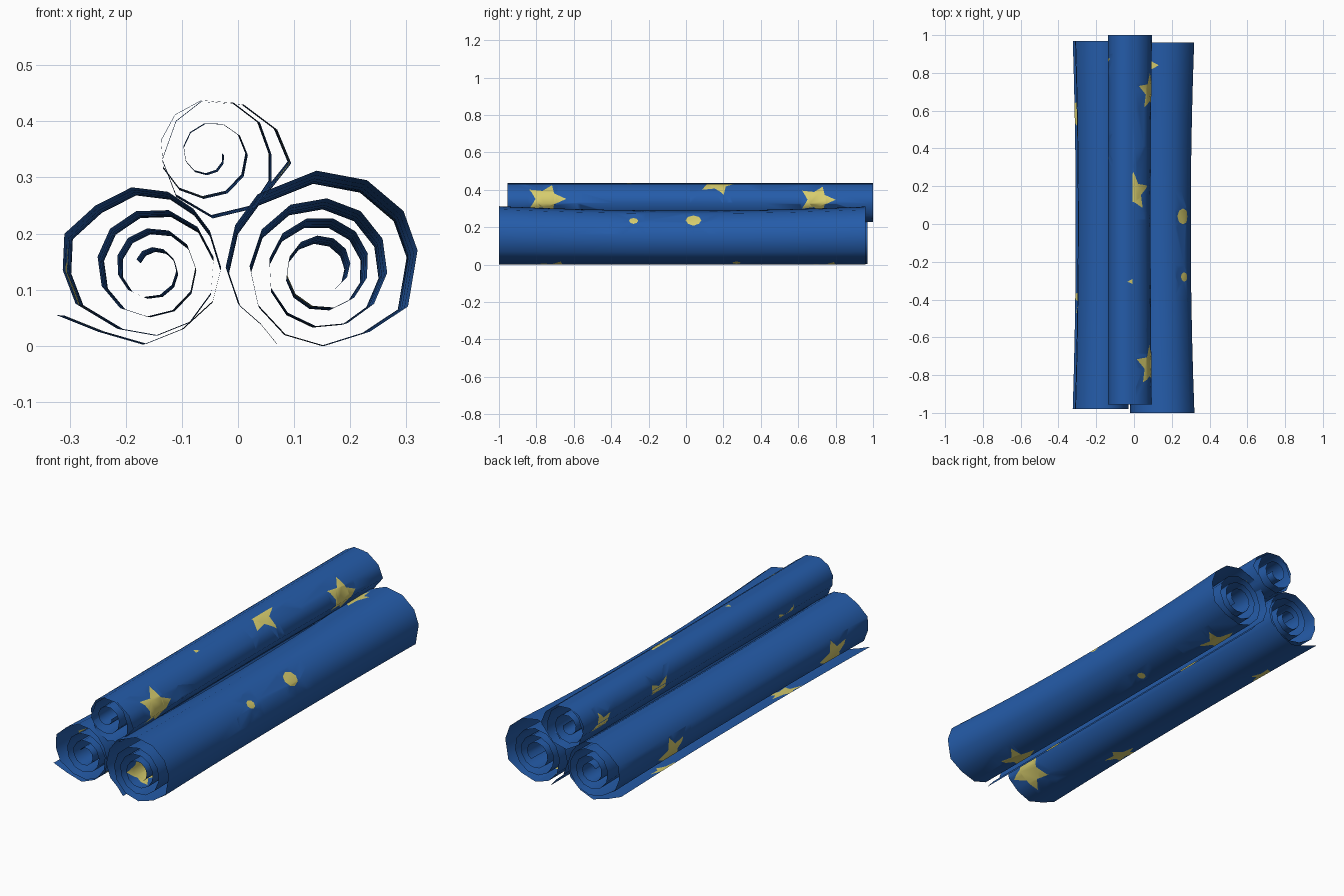
import bpy, bmesh, math
from mathutils import Vector

if "Cube" in bpy.data.objects:
    bpy.data.objects.remove(bpy.data.objects["Cube"])


def material(name, rgb):
    m = bpy.data.materials.new(name)
    m.diffuse_color = (*rgb, 1)
    m.use_nodes = True
    m.node_tree.nodes["Principled BSDF"].inputs["Base Color"].default_value = m.diffuse_color
    return m


BLUE = material("deep blue paper", (0.018, 0.107, 0.40))
YELLOW = material("pale yellow star", (0.68, 0.61, 0.155))


def spiral(outer, centre, turns, r_end, steps, sign):
    """Continue a hand-placed outer turn inwards as an even spiral."""
    pts = [Vector(p) for p in outer]
    c = Vector(centre)
    d = pts[-1] - c
    a0, r0 = math.atan2(d.y, d.x), d.length
    for i in range(1, steps + 1):
        t = i / steps
        a = a0 + sign * math.tau * turns * t
        r = r0 + (r_end - r0) * t
        pts.append(c + Vector((math.cos(a), math.sin(a))) * r)
    return pts


def outline(s, y, r, kind, turn):
    """Star or dot outline on the unrolled sheet."""
    n = 10 if kind == "star" else 8
    out = []
    for i in range(n):
        rad = r * (0.5 if kind == "star" and i % 2 else 1)
        a = turn + math.tau * i / n
        out.append((s + rad * math.cos(a), y + rad * math.sin(a)))
    return out


def inside(p, poly):
    hit = False
    for (x1, y1), (x2, y2) in zip(poly, poly[1:] + poly[:1]):
        if (y1 > p.y) != (y2 > p.y) and p.x < (x2 - x1) * (p.y - y1) / (y2 - y1) + x1:
            hit = not hit
    return hit


def roll(name, path, sign, y0, y1, waist, anchor, prints, inner_prints):
    # lengths along the rolled sheet
    cum = [0.0]
    for a, b in zip(path, path[1:]):
        cum.append(cum[-1] + (b - a).length)

    def s_of(x, z):
        best = (9, 0)
        for i, (a, b) in enumerate(zip(path, path[1:])):
            d = b - a
            t = max(0, min(1, (Vector((x, z)) - a).dot(d) / d.length_squared))
            best = min(best, ((a + d * t - Vector((x, z))).length, cum[i] + t * d.length))
        return best[1]

    # flat unrolled sheet, one strip per fold
    bm = bmesh.new()
    rows = 10
    grid = [[bm.verts.new((s, y0 + (y1 - y0) * j / rows, 0)) for j in range(rows + 1)] for s in cum]
    for a, b in zip(grid, grid[1:]):
        for j in range(rows):
            bm.faces.new((a[j], b[j], b[j + 1], a[j + 1]))

    # cut the printed shapes into the sheet
    shapes = [outline(s_of(x, z), y, r, kind, turn) for x, z, y, r, kind, turn in prints]
    shapes += [outline(cum[-1] * f, y, 0.1, "star", 1.2) for f, y in inner_prints]
    for poly in shapes:
        lo = [min(p[k] for p in poly) for k in (0, 1)]
        hi = [max(p[k] for p in poly) for k in (0, 1)]
        for (ax, ay), (bx, by) in zip(poly, poly[1:] + poly[:1]):
            faces = [f for f in bm.faces
                     if all(max(v.co[k] for v in f.verts) > lo[k] and
                            min(v.co[k] for v in f.verts) < hi[k] for k in (0, 1))]
            geom = set(faces)
            for f in faces:
                geom.update(f.edges)
                geom.update(f.verts)
            if faces:
                bmesh.ops.bisect_plane(bm, geom=list(geom), dist=1e-5,
                                       plane_co=(ax, ay, 0), plane_no=(by - ay, ax - bx, 0))
    for f in bm.faces:
        c = f.calc_center_median()
        f.material_index = int(any(inside(c, p) for p in shapes))
        f.smooth = True

    # roll the sheet up, slightly slimmer at mid length
    anc = Vector(anchor)
    for v in bm.verts:
        s, y = v.co.x, v.co.y
        i = 0
        while i < len(cum) - 2 and cum[i + 1] < s:
            i += 1
        p = path[i].lerp(path[i + 1], (s - cum[i]) / (cum[i + 1] - cum[i]))
        p = anc + (p - anc) * (1 - waist * (1 - y * y))
        v.co = (p.x, y, p.y)
    if sign > 0:
        bmesh.ops.reverse_faces(bm, faces=bm.faces[:])
    me = bpy.data.meshes.new(name)
    bm.to_mesh(me)
    bm.free()
    me.materials.append(BLUE)
    me.materials.append(YELLOW)
    bpy.context.collection.objects.link(bpy.data.objects.new(name, me))


UP = math.pi / 2

# left roll, wound anticlockwise from a loose edge at the lower left
left = spiral([(-.325, .055), (-.25, .025), (-.17, .002), (-.10, .03), (-.045, .08), (-.03, .14),
               (-.05, .205), (-.08, .245), (-.125, .275), (-.19, .283), (-.255, .25), (-.31, .20),
               (-.313, .135), (-.29, .075), (-.215, .03)], (-.155, .14), 2.75, .03, 31, 1)
roll("left_paper_roll", left, 1, -.98, .97, .06, (-.05, .03),
     [(-.30, .10, .53, .10, "star", UP), (-.30, .10, -.73, .10, "star", UP),
      (-.27, .03, -.40, .09, "star", .3), (-.32, .05, .60, .08, "star", 1),
      (-.06, .07, -.85, .11, "star", -UP)],
     [(.55, -.4), (.78, -.75), (.8, .5)])

# right roll, wound clockwise from a loose edge underneath
right = spiral([(.07, .003), (.04, .04), (.0, .075), (-.022, .14), (-.005, .215), (.035, .27),
                (.14, .312), (.23, .295), (.295, .24), (.32, .17), (.303, .07), (.235, .025),
                (.155, .0)], (.152, .14), 2.9, .043, 34, -1)
roll("right_paper_roll", right, -1, -1, .96, .075, (.06, 0),
     [(.27, .25, .04, .042, "dot", 0), (.28, .25, -.28, .025, "dot", 0),
      (.05, .275, .84, .09, "star", 0), (.12, .012, -.70, .10, "star", UP),
      (.11, .015, .76, .10, "star", UP), (.065, .01, .47, .07, "star", 0),
      (.065, .01, -.53, .06, "star", 0), (.19, .01, .27, .022, "dot", 0)],
     [(.5, .3), (.66, -.5), (.9, -.9)])

# top roll, resting in the gap
top = spiral([(.045, .262), (.095, .325), (.07, .385), (.01, .43), (-.065, .435), (-.11, .40),
              (-.135, .33), (-.11, .265), (-.045, .227), (.03, .245), (.06, .29), (.06, .34)],
             (-.05, .34), 2, .025, 22, 1)
roll("top_paper_roll", top, 1, -.955, 1, .03, (-.13, .43),
     [(.0, .43, .17, .105, "star", UP), (.085, .35, -.75, .11, "star", UP),
      (.085, .345, .70, .10, "star", UP), (-.13, .31, .85, .08, "star", UP)],
     [(.5, -.3), (.72, -.6), (.7, .4)])
